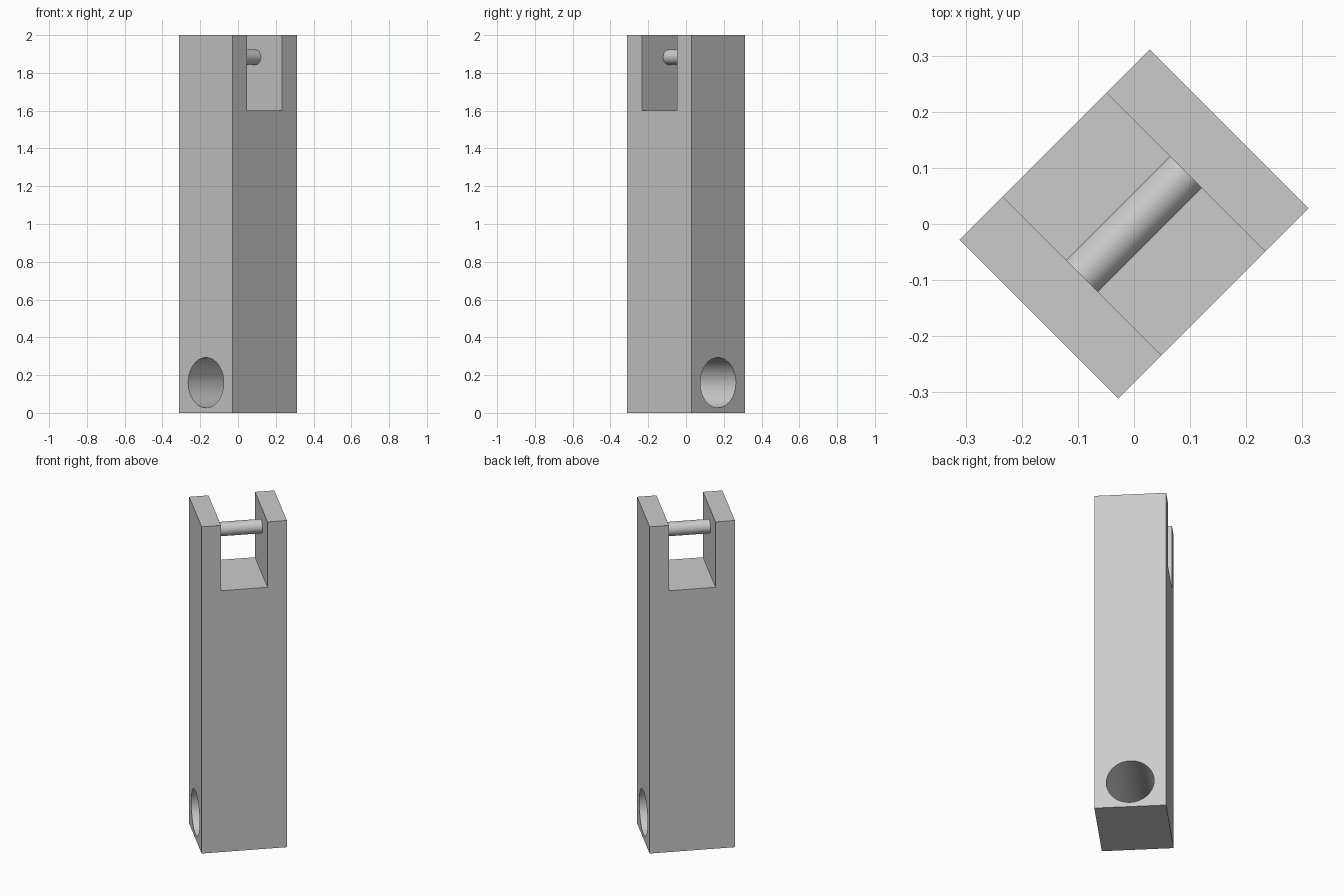
import bpy, bmesh
from math import radians
from mathutils import Matrix

if "Cube" in bpy.data.objects:
    bpy.data.objects.remove(bpy.data.objects["Cube"])

WIDTH, DEPTH, HEIGHT = 0.48, 0.40, 2.0
SLOT, SLOT_FLOOR = 0.262, 1.6
TURN = Matrix.Rotation(radians(45), 4, "Z")

grey = bpy.data.materials.new("plain grey")
grey.use_nodes = True
colour = (0.6, 0.6, 0.6, 1)
grey.diffuse_color = colour
grey.node_tree.nodes["Principled BSDF"].inputs["Base Color"].default_value = colour


def make_object(name, bm):
    bmesh.ops.recalc_face_normals(bm, faces=bm.faces)
    mesh = bpy.data.meshes.new(name)
    bm.to_mesh(mesh)
    bm.free()
    mesh.materials.append(grey)
    obj = bpy.data.objects.new(name, mesh)
    obj.matrix_world = TURN
    bpy.context.collection.objects.link(obj)
    return obj


def rod(name, radius, length, z):
    """Round bar lying along the local x axis."""
    bm = bmesh.new()
    bmesh.ops.create_cone(bm, cap_ends=True, segments=64, radius1=radius,
                          radius2=radius, depth=length,
                          matrix=Matrix.Translation((0, 0, z)) @ Matrix.Rotation(radians(90), 4, "Y"))
    return make_object(name, bm)


def smooth(obj):
    bpy.ops.object.select_all(action="DESELECT")
    obj.select_set(True)
    bpy.context.view_layer.objects.active = obj
    bpy.ops.object.shade_smooth_by_angle(angle=radians(30))


# Forked post: half of the U-shaped profile, mirrored and extruded
half = [(WIDTH / 2, 0), (WIDTH / 2, HEIGHT), (SLOT / 2, HEIGHT), (SLOT / 2, SLOT_FLOOR)]
outline = half + [(-x, z) for x, z in reversed(half)]
bm = bmesh.new()
face = bm.faces.new([bm.verts.new((x, -DEPTH / 2, z)) for x, z in outline])
side = bmesh.ops.extrude_face_region(bm, geom=[face])
bmesh.ops.translate(bm, vec=(0, DEPTH, 0),
                    verts=[v for v in side["geom"] if isinstance(v, bmesh.types.BMVert)])
post = make_object("forked_post", bm)

# Round hole through the foot
cutter = rod("hole_cutter", 0.133, WIDTH * 2, 0.16)
cutter.hide_render = True
cut = post.modifiers.new("foot hole", "BOOLEAN")
cut.operation, cut.solver, cut.object = "DIFFERENCE", "EXACT", cutter
smooth(post)
bpy.ops.object.modifier_move_to_index(modifier=cut.name, index=0)
bpy.ops.object.modifier_apply(modifier=cut.name)
bpy.data.objects.remove(cutter)
smooth(post)

# Pin across the fork
smooth(rod("cross_pin", 0.04, SLOT + 0.02, 1.883))
